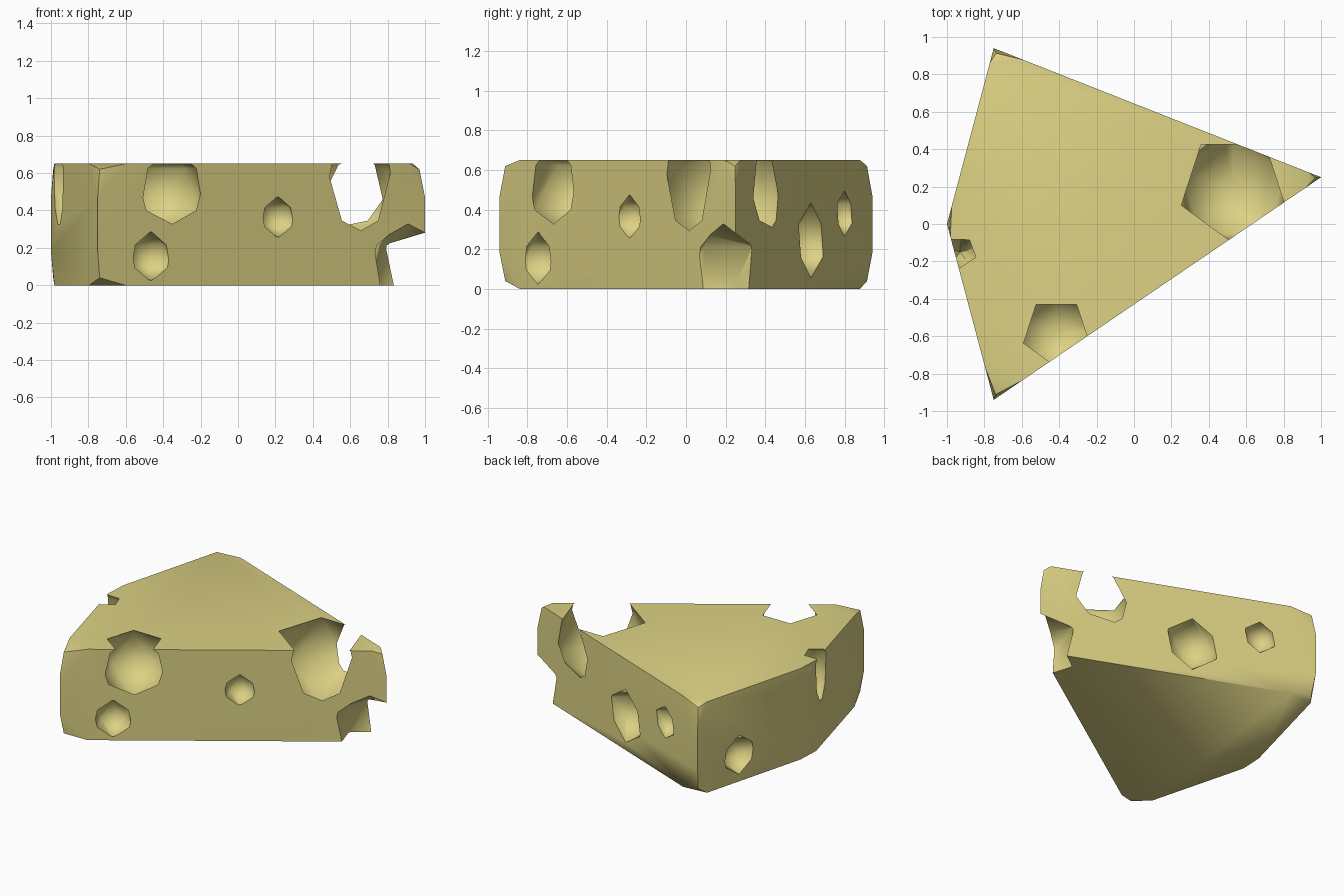
import bpy, bmesh, math
from mathutils import Vector

if "Cube" in bpy.data.objects:
    bpy.data.objects.remove(bpy.data.objects["Cube"])

H = 0.65
# plan corners, with the top/bottom trim lengths along the previous and next edge
corners = [((-0.75, -0.94), 0.18, 0.18), ((1.0, 0.25), 0.10, 0.07),
           ((-0.75, 0.94), 0.17, 0.08), ((-1.0, 0.0), 0.10, 0.07)]

# wedge body: hull of rounded-off corner columns
bm = bmesh.new()
for i, (c, d_prev, d_next) in enumerate(corners):
    c = Vector(c)
    to_prev = (Vector(corners[i - 1][0]) - c).normalized()
    to_next = (Vector(corners[(i + 1) % 4][0]) - c).normalized()
    inward = (to_prev + to_next).normalized()
    soft = c + inward * (0.03 if i < 3 else 0.012)
    for p, zs in ((c, (0.18, 0.47)), (soft, (0.04, 0.62)),
                  (c + to_prev * d_prev, (0, H)), (c + to_next * d_next, (0, H))):
        for z in zs:
            bm.verts.new((p.x, p.y, z))
bmesh.ops.convex_hull(bm, input=bm.verts)
bmesh.ops.dissolve_limit(bm, angle_limit=math.radians(1), verts=bm.verts, edges=bm.edges)
bmesh.ops.recalc_face_normals(bm, faces=bm.faces)
mesh = bpy.data.meshes.new("cheese_wedge")
bm.to_mesh(mesh)
bm.free()
wedge = bpy.data.objects.new("cheese_wedge", mesh)
bpy.context.collection.objects.link(wedge)

mat = bpy.data.materials.new("cheese_yellow")
mat.diffuse_color = (0.72, 0.64, 0.23, 1)
mat.use_nodes = True
mat.node_tree.nodes["Principled BSDF"].inputs["Base Color"].default_value = mat.diffuse_color
mesh.materials.append(mat)

# holes: centre, radii
holes = [((0.53, 0.19, 0.495), (0.335,) * 3),
         ((-0.415, -0.58, 0.512), (0.252,) * 3),
         ((-0.47, -0.74, 0.155), (0.135,) * 3),
         ((0.21, -0.28, 0.365), (0.112,) * 3),
         ((0.93, 0.16, 0.10), (0.25,) * 3),
         ((0.035, 0.63, 0.245), (0.19,) * 3),
         ((-0.395, 0.80, 0.38), (0.115,) * 3),
         ((-0.93, -0.15, 0.52), (0.12, 0.11, 0.24)),
         ((-0.84, 0.60, 0.19), (0.14,) * 3)]
for centre, radii in holes:
    bpy.ops.mesh.primitive_ico_sphere_add(subdivisions=1, radius=1, location=centre,
                                          rotation=(0, 0, math.radians(-18)))
    cutter = bpy.context.object
    cutter.name = "hole_cutter"
    cutter.scale = radii
    cutter.hide_render = True
    cutter.data.materials.append(mat)
    bpy.context.view_layer.objects.active = wedge
    mod = wedge.modifiers.new("hole", "BOOLEAN")
    mod.operation = "DIFFERENCE"
    mod.solver = "EXACT"
    mod.object = cutter
    bpy.ops.object.modifier_apply(modifier=mod.name)
    bpy.data.objects.remove(cutter)

# soft rind and hole interiors, crisp cut edges
bpy.ops.object.select_all(action="DESELECT")
wedge.select_set(True)
bpy.context.view_layer.objects.active = wedge
bpy.ops.object.shade_smooth_by_angle(angle=math.radians(43))
